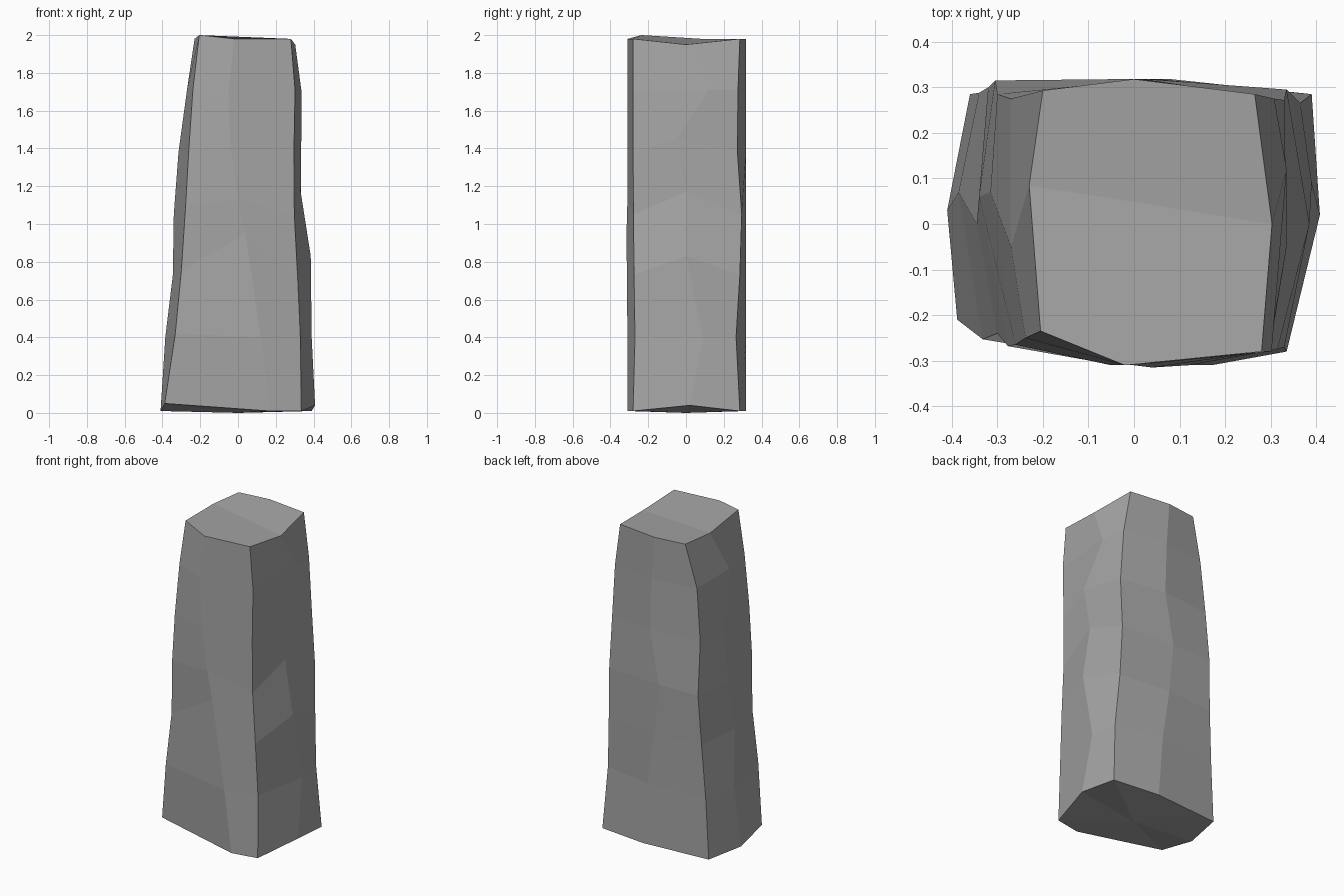
import bpy, bmesh

# The pillar is eight chiselled edge lines running up seven levels.
Z = [0.01, 0.40, 0.73, 1.05, 1.38, 1.71, 1.98]
ZM = [0.01, 0.40, 0.95, 1.13, 1.40, 1.71, 1.98]
ZR = [0.04, 0.40, 0.83, 1.17, 1.45, 1.71, 1.95]
ZFL = [0.05, 0.42, 0.75, 1.10, 1.40, 1.72, 2.00]

# Each line: (x per level, y per level, z per level)
lines = [
    # front left corner
    ([-.388, -.332, -.30, -.277, -.26, -.238, -.205], [-.21, -.253, -.24, -.268, -.265, -.25, -.235], ZFL),
    # front middle
    ([.17, .12, .04, 0, -.04, -.05, -.02], [-.31, -.31, -.315, -.31, -.31, -.31, -.31], ZM),
    # front right corner
    ([.335, .33, .315, .298, .296, .302, .28], [-.28, -.27, -.275, -.278, -.28, -.28, -.28], Z),
    # right middle
    ([.408, .39, .385, .332, .335, .335, .303], [.02, .09, 0, 0, -.05, .12, 0], ZR),
    # back right corner
    ([.39, .365, .345, .335, .33, .308, .265], [.285, .265, .285, .295, .272, .275, .285], Z),
    # back middle
    ([.08, .05, .0, -.03, .03, .02, 0], [.318] * 7, Z),
    # back left corner
    ([-.36, -.34, -.32, -.305, -.30, -.27, -.20], [.285, .288, .30, .315, .285, .275, .293], Z),
    # left middle
    ([-.41, -.385, -.345, -.34, -.315, -.27, -.23], [.03, .07, .0, .06, .07, -.05, .085], Z),
]

bm = bmesh.new()
rings = [[bm.verts.new((xs[k], ys[k], zs[k])) for xs, ys, zs in lines] for k in range(len(Z))]

# Stone sides
for a, b in zip(rings, rings[1:]):
    for i in range(8):
        j = (i + 1) % 8
        bm.faces.new((a[i], a[j], b[j], b[i]))

# Top cap creased along the side middles
for ids in ((7, 0, 1, 2, 3), (3, 4, 5, 6, 7)):
    bm.faces.new([rings[-1][i] for i in ids])

# Base fans to a centre point resting on the ground
centre = bm.verts.new((0, 0, 0))
for i in range(8):
    bm.faces.new((rings[0][i], rings[0][(i + 1) % 8], centre))

bmesh.ops.recalc_face_normals(bm, faces=bm.faces)
mesh = bpy.data.meshes.new("stone_pillar")
bm.to_mesh(mesh)
bm.free()

# Dark grey stone
stone = bpy.data.materials.new("dark_stone")
stone.diffuse_color = (0.38, 0.38, 0.38, 1)
mesh.materials.append(stone)
bpy.context.collection.objects.link(bpy.data.objects.new("stone_pillar", mesh))
